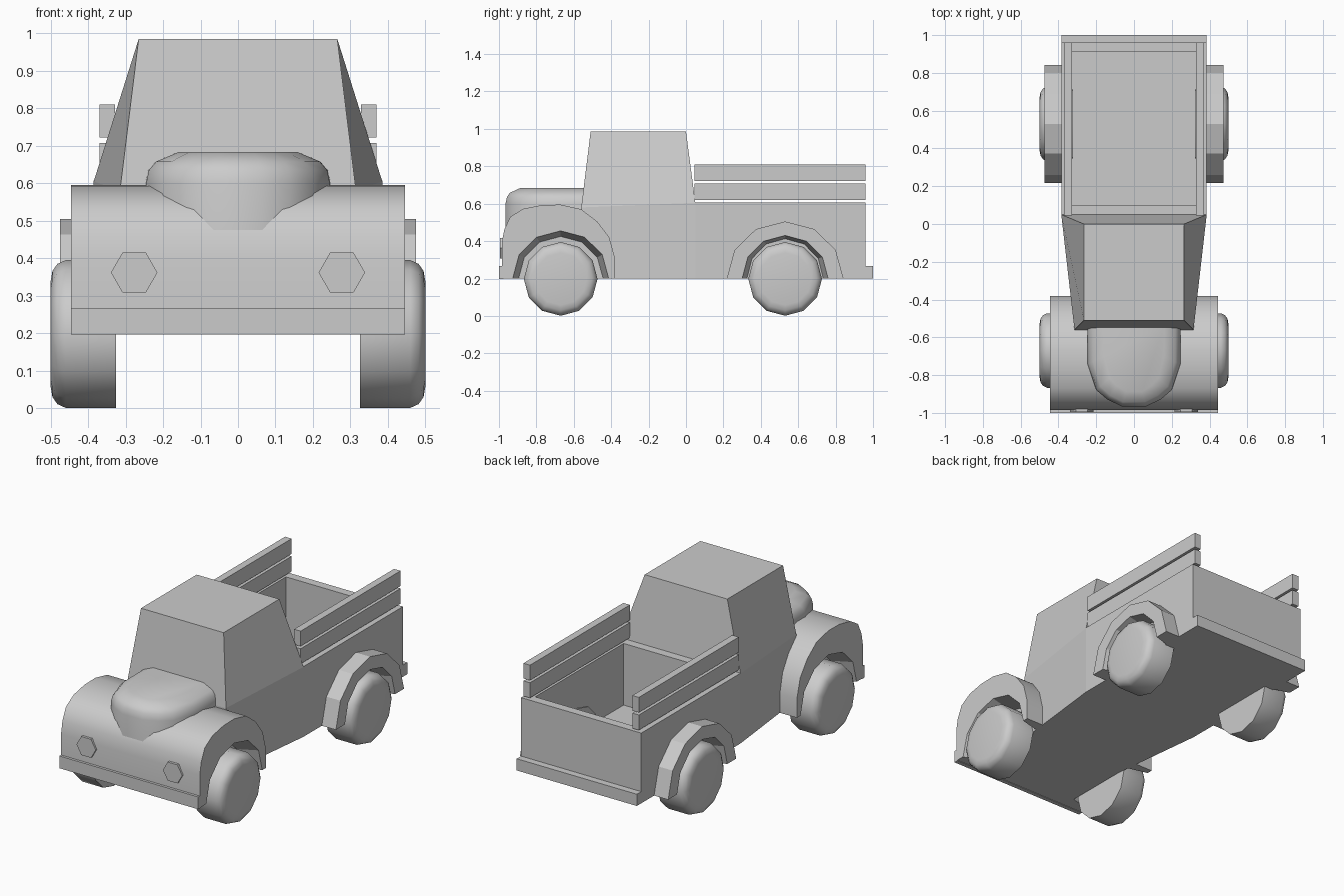
import bpy, bmesh, math
from mathutils import Vector

if "Cube" in bpy.data.objects:
    bpy.data.objects.remove(bpy.data.objects["Cube"])


def loft(name, rings, smooth=None):
    """Closed solid through a list of equal-length rings of 3D points."""
    bm = bmesh.new()
    vs = [[bm.verts.new(p) for p in r] for r in rings]
    n = len(rings[0])
    for a, b in zip(vs, vs[1:]):
        for i in range(n):
            j = (i + 1) % n
            bm.faces.new((a[i], a[j], b[j], b[i]))
    bm.faces.new(vs[0][::-1])
    bm.faces.new(vs[-1])
    bmesh.ops.recalc_face_normals(bm, faces=bm.faces[:])
    me = bpy.data.meshes.new(name)
    bm.to_mesh(me)
    bm.free()
    ob = bpy.data.objects.new(name, me)
    bpy.context.collection.objects.link(ob)
    if smooth:
        bpy.ops.object.select_all(action='DESELECT')
        bpy.context.view_layer.objects.active = ob
        ob.select_set(True)
        bpy.ops.object.shade_smooth_by_angle(angle=math.radians(smooth))
    return ob


def box(name, x0, x1, y0, y1, z0, z1):
    return loft(name, [[(x0, y0, z), (x1, y0, z), (x1, y1, z), (x0, y1, z)]
                       for z in (z0, z1)])


def side(profile, x):
    """Place a (y, z) profile at a given x."""
    return [(x, y, z) for y, z in profile]


def cut(ob, cutter):
    m = ob.modifiers.new("cut", 'BOOLEAN')
    m.operation = 'DIFFERENCE'
    m.solver = 'EXACT'
    m.object = cutter
    cutter.hide_render = True
    cutter.hide_set(True)


def arch(cy, r, rz, z0=0.2, n=6):
    """Half-ellipse of points above z0."""
    return [(cy - r * math.cos(math.pi * i / n), z0 + rz * math.sin(math.pi * i / n))
            for i in range(n + 1)]


FRONT_Y, REAR_Y = -0.67, 0.53

# Cab with tapered plan and sloping windows
cab_plan = [(-0.315, -0.56), (0.315, -0.56), (0.385, 0.05), (-0.385, 0.05)]
roof = [(-0.265, -0.51), (0.265, -0.51), (0.265, 0), (-0.265, 0)]
loft("cab", [[(x, y, 0.2) for x, y in cab_plan],
             [(x, y, 0.605 if y > 0 else 0.58) for x, y in cab_plan],
             [(x, y, 0.985) for x, y in roof]])

# Open cargo bed
bed = box("cargo_bed", -0.385, 0.385, 0.05, 0.96, 0.2, 0.607)
cut(bed, box("bed_cutter", -0.33, 0.33, 0.1, 0.91, 0.25, 0.8))

# Front fender block with wheel wells
block_profile = [(-0.985, 0.2), (-0.985, 0.39), (-0.972, 0.46), (-0.94, 0.53),
                 (-0.87, 0.573), (-0.77, 0.593), (-0.67, 0.595), (-0.56, 0.57),
                 (-0.475, 0.505), (-0.41, 0.42), (-0.38, 0.31), (-0.38, 0.2)]
block = loft("front_fenders", [side(block_profile, x) for x in (-0.445, 0.445)], 40)


def well(cy, r, rz):
    return arch(cy, r, rz) + [(cy + r, 0.1), (cy - r, 0.1)]


for s in (-1, 1):
    cut(block, loft("well_cutter", [side(well(FRONT_Y, 0.225, 0.225), s * 0.32),
                                    side(well(FRONT_Y, 0.258, 0.256), s * 0.45)]))

# Rounded hood
half = [(0.245, -0.45), (0.247, -0.55), (0.245, -0.74), (0.2, -0.875),
        (0.14, -0.925), (0.065, -0.96)]
outline = half + [(-x, y) for x, y in reversed(half)]
levels = [(0.3, 0.97, 1), (0.6, 1, 1), (0.635, 0.97, 0.985), (0.658, 0.89, 0.955),
          (0.683, 0.65, 0.85)]
loft("hood", [[(x * sx, -0.45 + (y + 0.45) * sy * 1.01, z) for x, y in outline]
              for z, sx, sy in levels], 50)

# Bumpers
box("front_bumper", -0.445, 0.445, -1, -0.975, 0.197, 0.268)
box("rear_bumper", -0.385, 0.385, 0.95, 1, 0.2, 0.268)

for s in (-1, 1):
    # Hexagonal headlight
    hexa = [(s * 0.277 + 0.062 * math.cos(i * math.pi / 3),
             0.362 + 0.062 * math.sin(i * math.pi / 3)) for i in range(6)]
    loft("headlight", [[(x, y, z) for x, z in hexa] for y in (-0.995, -0.97)])

    # Side rails of the bed
    for z in (0.62, 0.722):
        box("side_rail", *sorted((s * 0.328, s * 0.37)), 0.045, 0.96, z, z + 0.088)

    # Rear fender arch, inner edge tapering towards the body
    outer = arch(REAR_Y, 0.312, 0.305)
    loft("rear_fender",
         [side(outer + arch(REAR_Y, 0.2, 0.21)[::-1], s * 0.37),
          side(outer + arch(REAR_Y, 0.23, 0.23)[::-1], s * 0.475)])

    # Twelve-sided wheels with rounded outer rim
    for cy, name in ((FRONT_Y, "front_wheel"), (REAR_Y, "rear_wheel")):
        rings = []
        for x, r in ((0.325, 0.197), (0.46, 0.197), (0.482, 0.187),
                     (0.495, 0.168), (0.5, 0.14)):
            rings.append([(s * x, cy + r * math.sin(i * math.pi / 6),
                           0.198 + r * math.cos(i * math.pi / 6)) for i in range(12)])
        loft(name, rings, 50)
